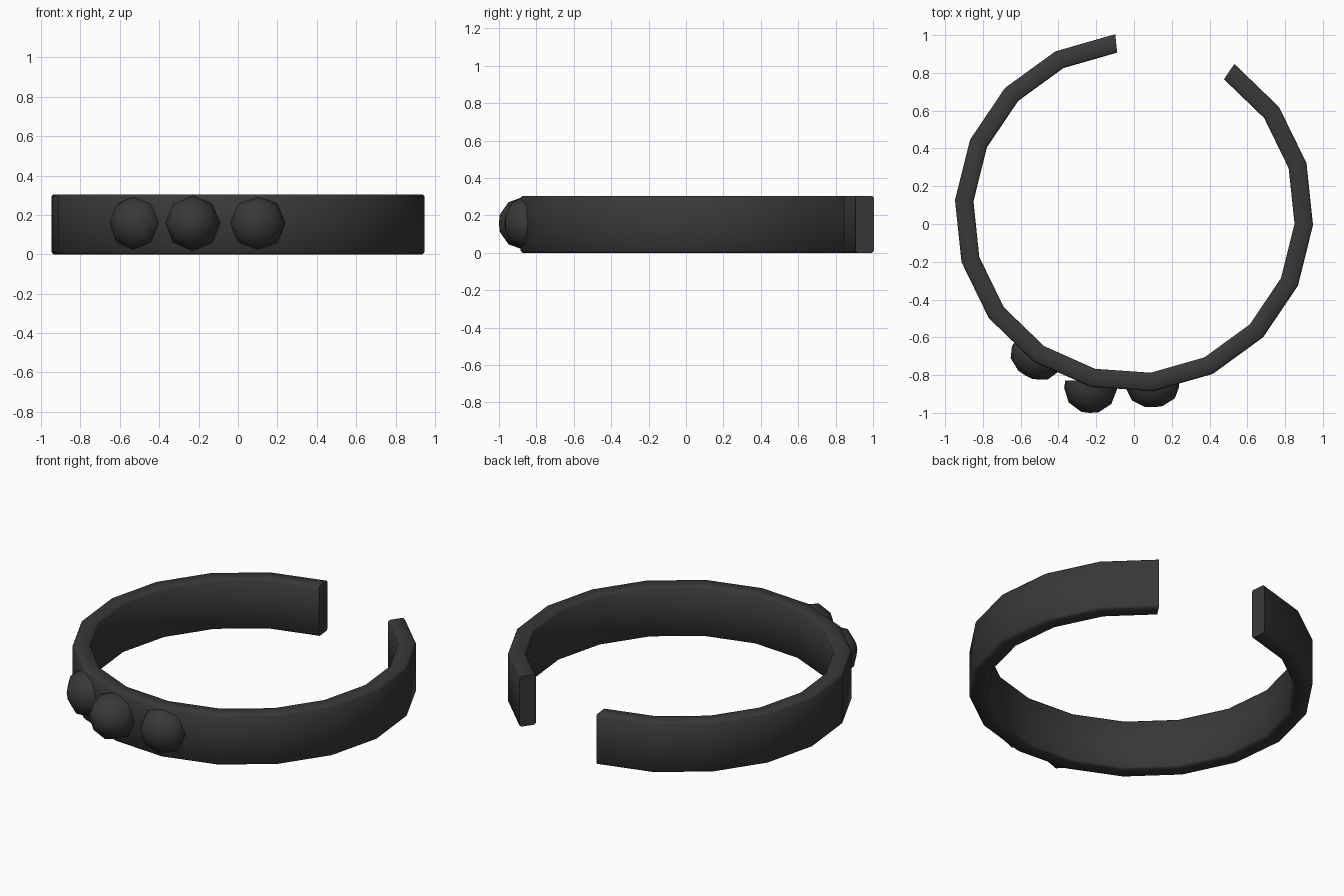
import bpy, bmesh, math
from mathutils import Matrix, Vector

if "Cube" in bpy.data.objects:
    bpy.data.objects.remove(bpy.data.objects["Cube"])

CY, R_OUT, R_IN, H = 0.06, 0.95, 0.852, 0.305

dark = bpy.data.materials.new("dark_metal")
dark.diffuse_color = (0.04, 0.04, 0.04, 1)
dark.use_nodes = True
dark.node_tree.nodes["Principled BSDF"].inputs["Base Color"].default_value = dark.diffuse_color


def finish(bm, name, angle):
    bmesh.ops.recalc_face_normals(bm, faces=bm.faces)
    me = bpy.data.meshes.new(name)
    bm.to_mesh(me)
    bm.free()
    ob = bpy.data.objects.new(name, me)
    bpy.context.collection.objects.link(ob)
    me.materials.append(dark)
    bpy.ops.object.select_all(action='DESELECT')
    ob.select_set(True)
    bpy.context.view_layer.objects.active = ob
    bpy.ops.object.shade_smooth_by_angle(angle=math.radians(angle))
    return ob


# Open band: rectangular section with softened edges, swept 16 steps of 20 degrees
b = 0.01
section = [(R_OUT, b), (R_OUT, H - b), (R_OUT - b, H), (R_IN + b, H),
           (R_IN, H - b), (R_IN, b), (R_IN + b, 0), (R_OUT - b, 0)]
bm = bmesh.new()
loops = []
for k in range(17):
    a = math.radians(96 + 20 * k)
    loops.append([bm.verts.new((r * math.cos(a), CY + r * math.sin(a), z))
                  for r, z in section])
n = len(section)
for p, q in zip(loops, loops[1:]):
    for i in range(n):
        j = (i + 1) % n
        bm.faces.new((p[i], p[j], q[j], q[i]))
bm.faces.new(loops[0])
bm.faces.new(loops[-1])
finish(bm, "open_band", 50)


# Domed studs: eight-sided low domes set into the outer face
def stud(name, x, y, angle, depth):
    profile = [(0.135, -0.04), (0.14, 0.0), (0.113, 0.6 * depth), (0.045, 0.97 * depth)]
    a = math.radians(angle)
    out = Vector((math.cos(a), math.sin(a), 0))
    side = Vector((-math.sin(a), math.cos(a), 0))
    up = Vector((0, 0, 1))
    c = Vector((x, y, 0.158))
    bm = bmesh.new()
    rings = []
    for r, d in profile:
        rings.append([bm.verts.new(c + out * d + side * r * math.sin(t) + up * r * math.cos(t))
                      for t in (i * math.tau / 8 for i in range(8))])
    tip = bm.verts.new(c + out * depth)
    for i in range(8):
        j = (i + 1) % 8
        for p, q in zip(rings, rings[1:]):
            bm.faces.new((p[i], p[j], q[j], q[i]))
        bm.faces.new((rings[-1][i], rings[-1][j], tip))
    bm.faces.new(rings[0])
    finish(bm, name, 60)


stud("stud_left", -0.525, -0.715, 240, 0.10)
stud("stud_middle", -0.23, -0.872, 268, 0.128)
stud("stud_right", 0.10, -0.868, 273, 0.102)
